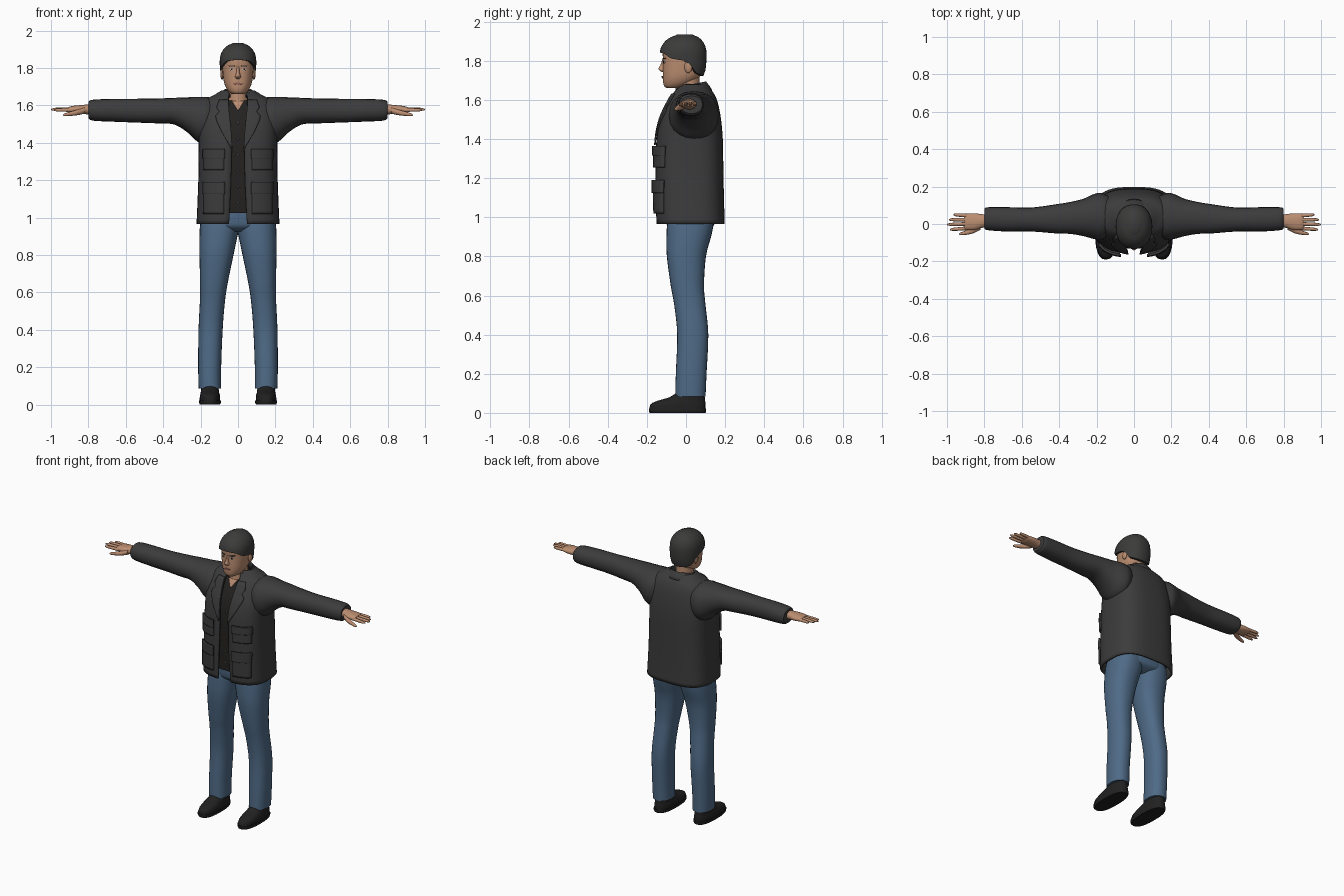
import bpy, bmesh, math

if "Cube" in bpy.data.objects:
    bpy.data.objects.remove(bpy.data.objects["Cube"])


def material(name, r, g, b):
    m = bpy.data.materials.new(name)
    m.use_nodes = True
    m.diffuse_color = (r, g, b, 1)
    bsdf = m.node_tree.nodes["Principled BSDF"]
    bsdf.inputs["Base Color"].default_value = (r, g, b, 1)
    bsdf.inputs["Roughness"].default_value = 0.8
    return m


JACKET = material("charcoal cloth", .045, .045, .045)
SHIRT = material("black shirt", .017, .016, .015)
DENIM = material("blue denim", .078, .145, .24)
SKIN = material("skin", .5, .27, .165)
HAIR = material("dark hair", .045, .044, .043)
LEATHER = material("black leather", .016, .015, .015)
LIP = material("lip", .33, .14, .1)
WHITE = material("eye white", .6, .55, .5)
BUTTON = material("grey button", .09, .085, .08)


def refine(rings, k=4):
    """Catmull-Rom resampling of rows of numbers."""
    out = []
    for i in range(len(rings) - 1):
        a, b, c, d = (rings[max(0, min(len(rings) - 1, i + j))] for j in (-1, 0, 1, 2))
        for s in range(k):
            t = s / k
            out.append([q + .5 * t * (r - p + t * (2*p - 5*q + 4*r - s2 + t * (3*(q - r) + s2 - p)))
                        for p, q, r, s2 in zip(a, b, c, d)])
    return out + [list(rings[-1])]


def at(rows, z):
    """Linear look-up of a row by its first number."""
    if z <= rows[0][0]:
        return rows[0]
    for a, b in zip(rows, rows[1:]):
        if z <= b[0]:
            t = (z - a[0]) / (b[0] - a[0])
            return [p + (q - p) * t for p, q in zip(a, b)]
    return rows[-1]


def section(u0, u1, v0, v1, e=2, n=24, gap=0):
    """Superellipse outline starting at the low-v side, with an optional gap there."""
    hu, hv, cu, cv = (u1 - u0) / 2, (v1 - v0) / 2, (u0 + u1) / 2, (v0 + v1) / 2
    start = math.asin(min(1, gap / max(hu, gap, 1e-6)) ** (e / 2))
    span = 2 * math.pi - 2 * start
    pts = []
    for i in range(n):
        a = start + span * i / ((n - 1) if gap else n)
        s, c = math.sin(a), -math.cos(a)
        pts.append((cu + hu * math.copysign(abs(s) ** (2 / e), s),
                    cv + hv * math.copysign(abs(c) ** (2 / e), c)))
    return pts


def front_y(rows, x, z):
    _, hw, yf, yb, e = at(rows, z)
    return (yf + yb) / 2 - (yb - yf) / 2 * max(0, 1 - abs(x / hw) ** e) ** (1 / e)


def skin_grid(name, rows, mat, closed=True, caps=True, thick=0, angle=45):
    """Joins rows of 3D points into a smooth surface."""
    bm = bmesh.new()
    grid = [[bm.verts.new(p) for p in row] for row in rows]
    n = len(rows[0])
    for a, b in zip(grid, grid[1:]):
        for i in range(n if closed else n - 1):
            j = (i + 1) % n
            bm.faces.new((a[i], a[j], b[j], b[i]))
    if closed and caps:
        bm.faces.new(grid[0])
        bm.faces.new(grid[-1])
    bmesh.ops.recalc_face_normals(bm, faces=bm.faces)
    me = bpy.data.meshes.new(name)
    bm.to_mesh(me)
    bm.free()
    me.materials.append(mat)
    ob = bpy.data.objects.new(name, me)
    bpy.context.collection.objects.link(ob)
    if thick:
        mod = ob.modifiers.new("thickness", "SOLIDIFY")
        mod.thickness, mod.offset = thick, 0
    bpy.ops.object.select_all(action="DESELECT")
    ob.select_set(True)
    bpy.context.view_layer.objects.active = ob
    bpy.ops.object.shade_smooth_by_angle(angle=math.radians(angle))
    return ob


def tower(name, rows, mat, cx=0, n=24, k=4):
    """Upright loft: rows of z, half width, front y, back y, roundness."""
    skin_grid(name, [[(cx + u, v, r[0]) for u, v in section(-r[1], r[1], r[2], r[3], r[4], n)]
                     for r in refine(rows, k)], mat)


def sleeve(name, rows, mat, side, n=20, k=4):
    """Sideways loft: rows of x, low z, high z, low y, high y."""
    skin_grid(name, [[(side * r[0], v, u) for u, v in section(*r[1:5], 2.2, n)]
                     for r in refine(rows, k)], mat)


def patch(name, rows, mat, base, side=1, lift=.006, thick=.008, k=4):
    """Plate draped on the front of a body: rows of z, inner x, outer x."""
    grid = []
    for z, a, b in [at(rows, rows[0][0] + (rows[-1][0] - rows[0][0]) * i / (3 * k)) for i in range(3 * k + 1)]:
        xs = [a + (b - a) * j / 8 for j in range(9)]
        grid.append([(side * x, front_y(base, x, z) - lift, z) for x in xs])
    skin_grid(name, grid, mat, closed=False, thick=thick)


def ball(name, loc, size, mat):
    rows = [(-math.cos(math.pi * i / 8), math.sin(math.pi * i / 8)) for i in range(9)]
    skin_grid(name, [[(loc[0] + size[0] * u, loc[1] + size[1] * v, loc[2] + size[2] * h)
                      for u, v in section(-r - .01, r + .01, -r - .01, r + .01, 2, 12)] for h, r in rows], mat)


# Jacket body: open at the front
torso = refine([(.965, .216, -.145, .192, 3), (1.1, .21, -.15, .188, 3), (1.25, .205, -.15, .185, 3),
                (1.4, .205, -.145, .182, 2.9), (1.5, .207, -.125, .173, 2.7), (1.58, .195, -.09, .158, 2.5),
                (1.625, .17, -.065, .14, 2.4), (1.65, .125, -.045, .122, 2.2), (1.675, .085, -.02, .1, 2)])
opening = [(.965, .048), (1.2, .037), (1.38, .033), (1.5, .045), (1.6, .05), (1.68, .05)]
skin_grid("jacket_body", [[(u, v, r[0]) for u, v in
                           section(-r[1], r[1], r[2], r[3], r[4], 49, at(opening, r[0])[1])]
                          for r in torso], JACKET, closed=False, thick=.012)

# Shirt and bare chest
shirt = [(r[0], r[1] - .02, r[2] + .02, r[3] - .02, r[4]) for r in torso if 1.01 < r[0] < 1.63]
tower("shirt", shirt, SHIRT, n=40, k=1)
patch("open_neck", [(1.575, -.003, .003), (1.622, -.032, .032)], SKIN, shirt, lift=.004, thick=.004)
for i in range(6):
    z = 1.08 + i * .085
    ball("shirt_button", (0, front_y(shirt, 0, z) - .001, z), (.006, .004, .006), BUTTON)

# Jacket collar
collar = []
for i in range(31):
    a = math.radians(-145 + 290 * i / 30)
    f = (1 - math.cos(a)) / 2
    s, c = math.sin(a), math.cos(a)
    collar.append([(.07 * s, .025 + .068 * c, 1.66 - .02 * f), (.078 * s, .025 + .078 * c, 1.69 - .03 * f),
                   (.098 * s, .02 + .1 * c, 1.665 - .035 * f), (.118 * s, .015 + .115 * c, 1.648 - .045 * f)])
skin_grid("jacket_collar", collar, JACKET, closed=False, thick=.008)

for side, label in ((1, "left"), (-1, "right")):
    # Lapel and pockets
    patch(label + "_lapel", [(1.37, .03, .036), (1.46, .036, .088), (1.54, .044, .125), (1.555, .046, .1),
                             (1.57, .047, .098), (1.575, .048, .118), (1.63, .052, .1)],
          JACKET, torso, side, .012)
    for part, low, high, flap in (("chest", 1.255, 1.36, 1.315), ("hip", 1.02, 1.185, 1.125)):
        patch(f"{label}_{part}_pocket", [(low, .075, .18), (high, .075, .18)], JACKET, torso, side, .012, .02)
        patch(f"{label}_{part}_flap", [(flap, .07, .186), (high + .005, .07, .186)],
              JACKET, torso, side, .022, .012)

    # Sleeve with cuff
    sleeve(label + "_sleeve", [(.1, 1.44, 1.635, -.05, .13), (.17, 1.4, 1.645, -.085, .165),
                               (.215, 1.405, 1.645, -.08, .16), (.27, 1.455, 1.643, -.065, .135),
                               (.34, 1.497, 1.64, -.053, .118), (.42, 1.503, 1.637, -.05, .105),
                               (.55, 1.508, 1.635, -.04, .088), (.68, 1.513, 1.634, -.04, .09),
                               (.775, 1.518, 1.63, -.034, .09), (.798, 1.53, 1.62, -.027, .084)], JACKET, side)

    # Hand
    sleeve(label + "_palm", [(.77, 1.55, 1.605, -.015, .05), (.81, 1.552, 1.604, -.02, .052),
                             (.85, 1.556, 1.6, -.032, .057), (.89, 1.562, 1.596, -.032, .056),
                             (.905, 1.568, 1.59, -.028, .05)], SKIN, side)
    fingers = (("index", -.022, -.03, .985, 1.575), ("middle", .001, -.003, 1, 1.578),
               ("ring", .023, .023, .99, 1.58), ("little", .044, .05, .965, 1.58))
    for part, y0, y1, tip, z in fingers:
        rows = []
        for t, r in ((0, .0105), (.5, .0095), (.85, .008), (1, .003)):
            x, y = .88 + (tip - .88) * t, y0 + (y1 - y0) * t
            rows.append((x, z - r, z + r, y - r, y + r))
        sleeve(f"{label}_{part}_finger", rows, SKIN, side, 10, 2)
    sleeve(label + "_thumb", [(.82, 1.555, 1.59, -.03, .01), (.86, 1.547, 1.576, -.05, -.018),
                              (.9, 1.543, 1.565, -.058, -.036), (.925, 1.542, 1.558, -.06, -.044),
                              (.935, 1.546, 1.551, -.056, -.05)], SKIN, side, 12, 3)

    # Trouser leg: rows of z, inner x, outer x, front y, back y
    leg = [(.085, .09, .21, -.055, .1), (.2, .09, .213, -.052, .105), (.4, .082, .211, -.045, .114),
           (.55, .07, .204, -.06, .1), (.65, .055, .203, -.078, .092), (.8, .024, .206, -.098, .102),
           (.9, .003, .206, -.1, .128), (.96, -.01, .203, -.097, .14), (1.0, -.01, .195, -.09, .14)]
    skin_grid(label + "_trouser_leg", [[(side * u, v, r[0]) for u, v in section(*r[1:], 2.3, 28)]
                                       for r in refine(leg)], DENIM)

    # Shoe
    tower(label + "_shoe_sole", [(0, .054, -.185, .1, 2.5), (.01, .058, -.19, .103, 2.5),
                                 (.022, .058, -.19, .103, 2.5)], LEATHER, side * .15, k=2)
    tower(label + "_shoe_upper", [(.02, .055, -.187, .1, 2.4), (.045, .054, -.18, .1, 2.4),
                                  (.062, .05, -.145, .098, 2.3), (.08, .047, -.085, .096, 2.2),
                                  (.105, .045, -.045, .092, 2)], LEATHER, side * .15, k=3)

# Trouser seat
tower("trouser_seat", [(.925, .09, -.06, .09, 2), (.945, .17, -.088, .13, 2.4), (.97, .198, -.1, .146, 2.5),
                       (1.03, .188, -.105, .145, 2.5)], DENIM, n=32)

# Neck and head
tower("neck", [(1.56, .065, -.06, .08, 2), (1.62, .058, -.055, .075, 2), (1.67, .055, -.052, .07, 2),
               (1.74, .055, -.05, .07, 2)], SKIN)
head = refine([(1.66, .03, -.1, -.03, 2), (1.67, .046, -.111, .0, 2.1), (1.69, .062, -.117, .04, 2.2),
               (1.72, .074, -.118, .07, 2.3), (1.76, .08, -.118, .083, 2.3), (1.8, .083, -.117, .086, 2.3),
               (1.85, .083, -.119, .086, 2.2), (1.885, .071, -.103, .074, 2.1), (1.91, .045, -.072, .048, 2),
               (1.92, .012, -.03, .015, 2)])
tower("head", head, SKIN, n=36, k=1)
tower("nose", [(1.742, .012, -.122, -.09, 2), (1.751, .017, -.136, -.09, 2), (1.76, .014, -.141, -.09, 2),
               (1.78, .009, -.13, -.09, 2), (1.81, .008, -.12, -.09, 2)], SKIN, n=16)
patch("lips", [(1.709, -.01, .01), (1.716, -.024, .024), (1.721, -.01, .01)], LIP, head, lift=.003, thick=.006)
for side, label in ((1, "left"), (-1, "right")):
    patch(label + "_eye", [(1.787, .027, .038), (1.793, .02, .046), (1.798, .028, .038)],
          WHITE, head, side, .001, .003)
    patch(label + "_iris", [(1.788, .03, .036), (1.798, .03, .036)], LEATHER, head, side, .003, .003, 1)
    patch(label + "_eyebrow", [(1.808, .016, .045), (1.814, .018, .052)], HAIR, head, side, .002, .005)
    ball(label + "_ear", (side * .085, .012, 1.768), (.009, .02, .031), SKIN)

# Hair cap: the hairline drops from the brow to the nape
hairline = [(-1, 1.842), (-.8, 1.836), (-.5, 1.812), (.05, 1.8), (.3, 1.775), (.55, 1.738), (1, 1.722)]
hair = []
for i in range(13):
    t = max(0, i - 1) / 11
    row = []
    for j in range(40):
        a = 2 * math.pi * j / 40
        low = at(hairline, -math.cos(a))[1]
        z = low + (1.9195 - low) * math.sin(t * math.pi / 2)
        _, hw, yf, yb, e = at(head, z)
        o = .014 if i else -.004
        u, v = section(-hw - o, hw + o, yf - o, yb + o + .004, e, 40)[j]
        row.append((u, v, z + (.014 * t * t if i else 0)))
    hair.append(row)
skin_grid("hair", hair, HAIR, angle=60)
